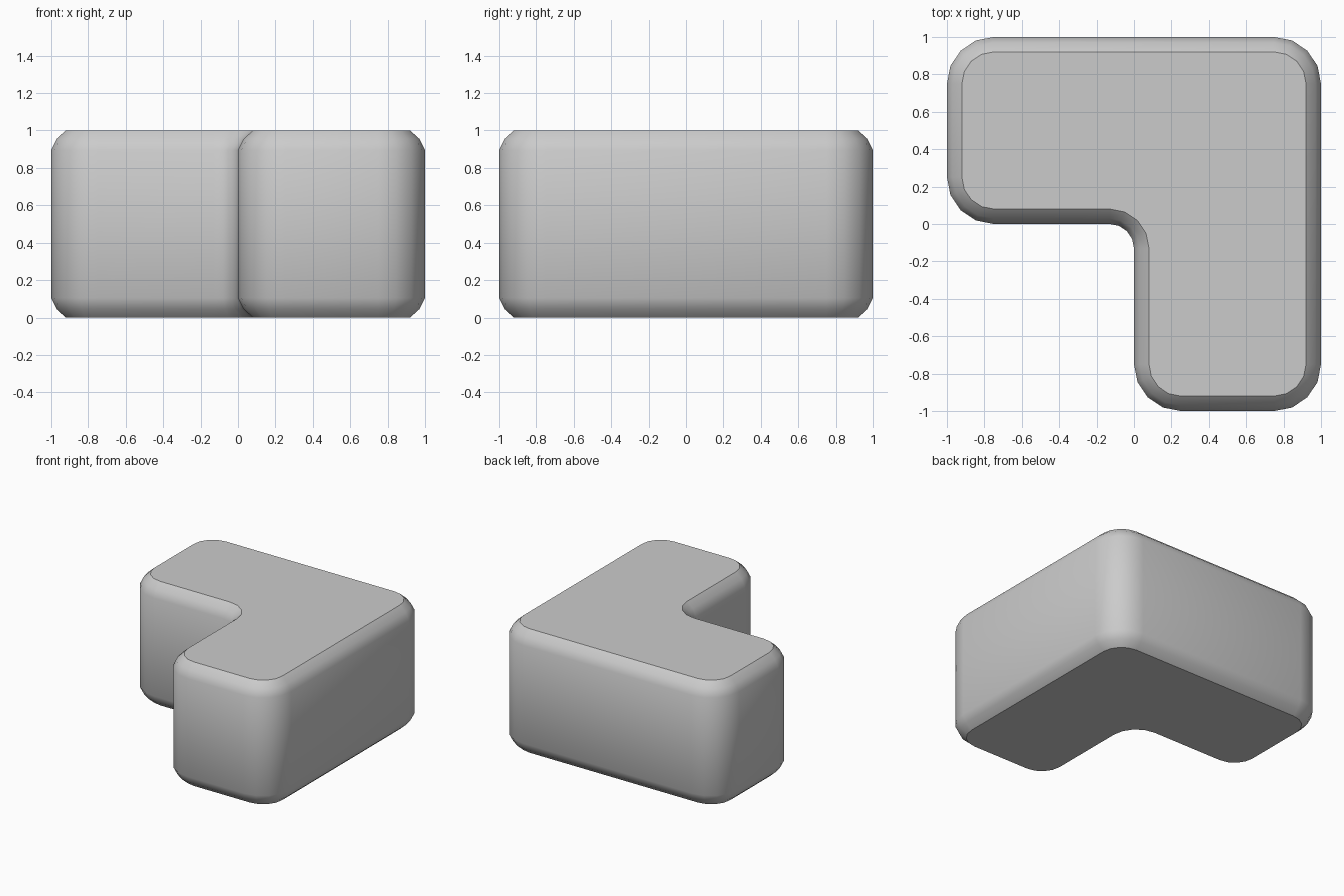
import bpy, bmesh, math

if "Cube" in bpy.data.objects:
    bpy.data.objects.remove(bpy.data.objects["Cube"])

# L-shaped outline corners: centre x, y, radius, start angle, sweep (radians / (pi/2))
CORNERS = [
    (0.75, 0.75, 0.25, 0, 1),
    (-0.75, 0.75, 0.25, 1, 1),
    (-0.75, 0.25, 0.25, 2, 1),
    (-0.13, -0.13, 0.13, 1, -1),   # inner fillet
    (0.25, -0.75, 0.25, 2, 1),
    (0.75, -0.75, 0.25, 3, 1),
]
# Rounded edge profile: inset, height
PROFILE = [(0.08, 0), (0.03, 0.045), (0, 0.105), (0, 0.895), (0.03, 0.955), (0.08, 1)]
SEG = 4


def outline(inset):
    pts = []
    for cx, cy, r, start, sweep in CORNERS:
        rr = r - inset * sweep
        for i in range(SEG + 1):
            a = (start + sweep * i / SEG) * math.pi / 2
            pts.append((cx + rr * math.cos(a), cy + rr * math.sin(a)))
    return pts


# Stack the outlines and skin them
bm = bmesh.new()
rings = [[bm.verts.new((x, y, z)) for x, y in outline(d)] for d, z in PROFILE]
n = len(rings[0])
for a, b in zip(rings, rings[1:]):
    for i in range(n):
        j = (i + 1) % n
        bm.faces.new((a[i], a[j], b[j], b[i]))
bm.faces.new(rings[0][::-1])
bm.faces.new(rings[-1])
bmesh.ops.recalc_face_normals(bm, faces=bm.faces)

mesh = bpy.data.meshes.new("corner_block")
bm.to_mesh(mesh)
bm.free()
block = bpy.data.objects.new("corner_block", mesh)
bpy.context.collection.objects.link(block)
bpy.context.view_layer.objects.active = block
block.select_set(True)
bpy.ops.object.shade_smooth_by_angle(angle=math.radians(38))
